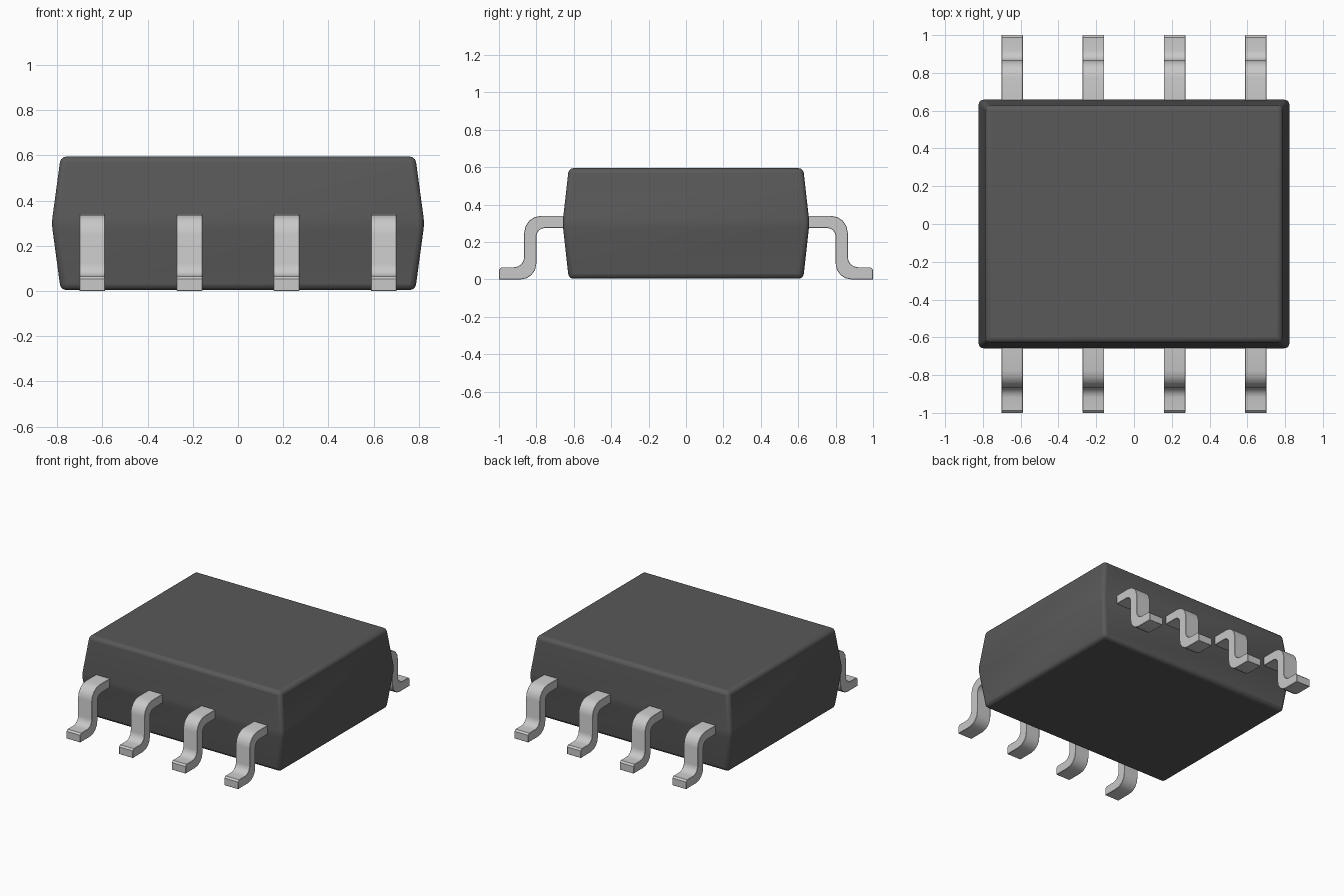
import bpy
import bmesh
import math

cube = bpy.data.objects.get("Cube")
if cube:
    bpy.data.objects.remove(cube, do_unlink=True)


def material(name, value):
    mat = bpy.data.materials.new(name)
    mat.use_nodes = True
    colour = (value, value, value, 1)
    mat.diffuse_color = colour
    mat.node_tree.nodes["Principled BSDF"].inputs["Base Color"].default_value = colour
    return mat


def finish(name, bm, mat, bevel, segments, limit):
    """Turn a bmesh into a softly bevelled object."""
    bmesh.ops.recalc_face_normals(bm, faces=bm.faces)
    mesh = bpy.data.meshes.new(name)
    bm.to_mesh(mesh)
    bm.free()
    mesh.materials.append(mat)
    obj = bpy.data.objects.new(name, mesh)
    bpy.context.collection.objects.link(obj)
    mod = obj.modifiers.new("soft edges", "BEVEL")
    mod.width = bevel
    mod.segments = segments
    mod.limit_method = "ANGLE"
    mod.angle_limit = math.radians(limit)
    bpy.ops.object.select_all(action="DESELECT")
    obj.select_set(True)
    bpy.context.view_layer.objects.active = obj
    bpy.ops.object.shade_smooth_by_angle(angle=math.radians(35))
    return obj


def arc(cy, cz, radius, start, end, steps=4):
    angles = [math.radians(start + (end - start) * i / steps) for i in range(steps + 1)]
    return [(cy + radius * math.cos(a), cz + radius * math.sin(a)) for a in angles]


black = material("dark plastic", 0.1)
silver = material("tinned metal", 0.58)

# Body: a block that widens to a ridge at mid height
bm = bmesh.new()
rings = []
for hx, hy, z in ((0.785, 0.627, 0.004), (0.825, 0.66, 0.3), (0.785, 0.627, 0.595)):
    rings.append([bm.verts.new((sx * hx, sy * hy, z))
                  for sx, sy in ((-1, -1), (1, -1), (1, 1), (-1, 1))])
for low, high in zip(rings, rings[1:]):
    for i in range(4):
        j = (i + 1) % 4
        bm.faces.new((low[i], low[j], high[j], high[i]))
bm.faces.new(rings[0])
bm.faces.new(rings[-1])
finish("body", bm, black, 0.025, 3, 5)

# Gull-wing lead profile: outer side down to the toe, then back underneath
profile = [(0.62, 0.34)]
profile += arc(0.775, 0.25, 0.09, 90, 0)
profile += arc(0.92, 0.12, 0.055, 180, 270)
profile += [(0.988, 0.065), (1.0, 0.053), (1.0, 0.0)]
profile += arc(0.885, 0.085, 0.085, 270, 180)
profile += arc(0.755, 0.23, 0.045, 0, 90)
profile += [(0.62, 0.275)]


def lead(name, x, side):
    bm = bmesh.new()
    face = bm.faces.new([bm.verts.new((x - 0.057, side * y, z)) for y, z in profile])
    result = bmesh.ops.extrude_face_region(bm, geom=[face])
    moved = [v for v in result["geom"] if isinstance(v, bmesh.types.BMVert)]
    bmesh.ops.translate(bm, verts=moved, vec=(0.114, 0, 0))
    finish(name, bm, silver, 0.002, 1, 60)


# Four leads along the front and four along the back
for label, side in (("front", -1), ("back", 1)):
    for n in range(4):
        lead(f"{label}_lead_{n + 1}", (n - 1.5) * 0.43, side)
